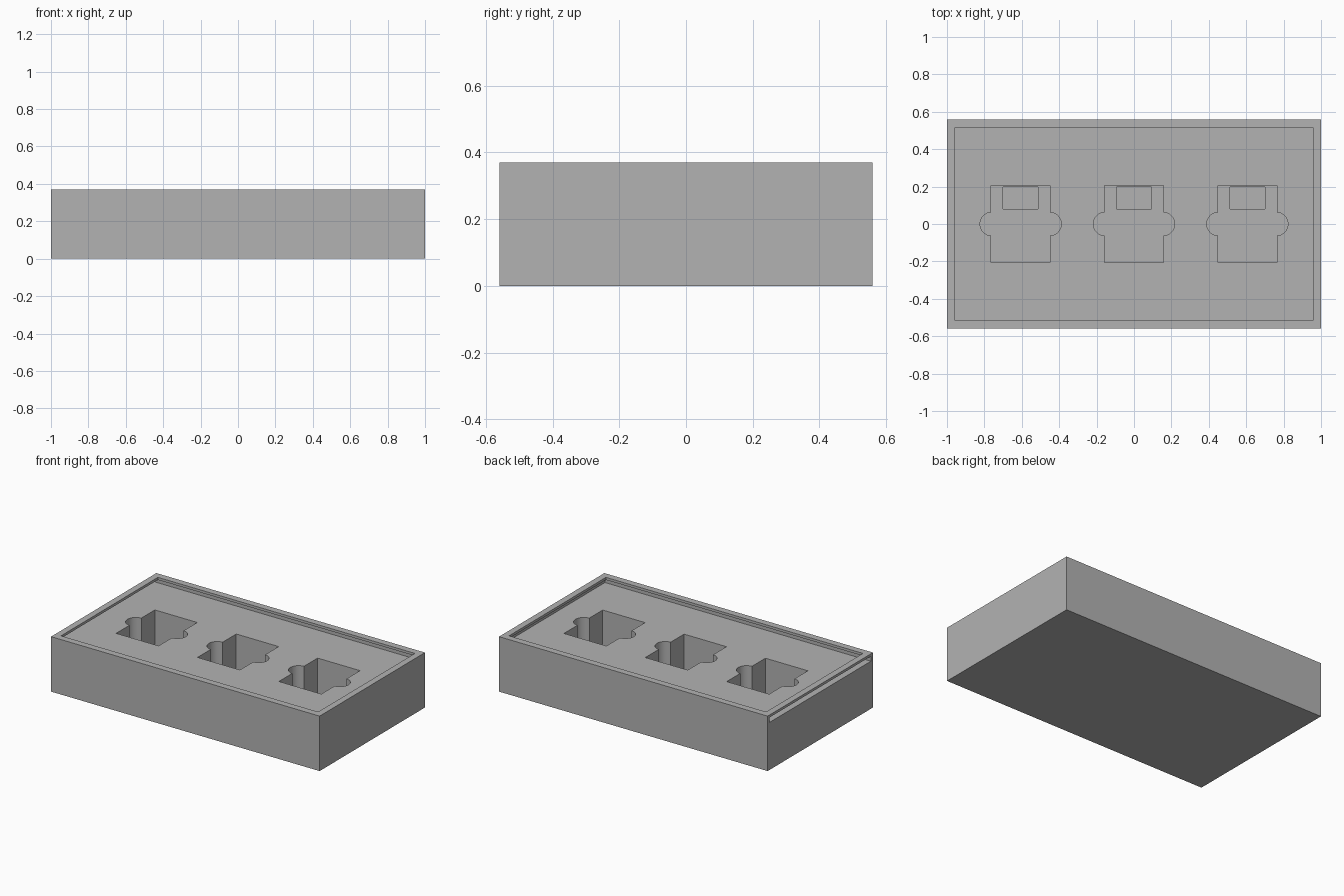
import bpy

cube = bpy.data.objects.get("Cube")
if cube:
    bpy.data.objects.remove(cube, do_unlink=True)

HEIGHT = 0.37
LEDGE = 0.32       # floor of the lid channel
LIP = 0.353        # underside of the rim lip
POCKET = 0.075     # floor of the pockets

grey = bpy.data.materials.new("plain grey")
grey.use_nodes = True
colour = (0.45, 0.45, 0.45, 1)
grey.diffuse_color = colour
grey.node_tree.nodes["Principled BSDF"].inputs["Base Color"].default_value = colour


def box(name, x, y, z):
    """Box spanning the given (low, high) ranges."""
    bpy.ops.mesh.primitive_cube_add(size=1)
    ob = bpy.context.object
    ob.name = name
    ob.location = [(a + b) / 2 for a, b in (x, y, z)]
    ob.scale = [b - a for a, b in (x, y, z)]
    bpy.ops.object.transform_apply(location=True, scale=True)
    return ob


def cylinder(name, x, radius, z):
    bpy.ops.mesh.primitive_cylinder_add(
        vertices=48, radius=radius, depth=z[1] - z[0], location=(x, 0, sum(z) / 2))
    ob = bpy.context.object
    ob.name = name
    return ob


def cut(body, cutter):
    mod = body.modifiers.new("cut", 'BOOLEAN')
    mod.operation = 'DIFFERENCE'
    mod.solver = 'EXACT'
    mod.object = cutter
    bpy.context.view_layer.objects.active = body
    bpy.ops.object.modifier_apply(modifier=mod.name)
    bpy.data.objects.remove(cutter, do_unlink=True)


# Solid case
case = box("case", (-1, 1), (-0.56, 0.56), (0, HEIGHT))
case.data.materials.append(grey)

# Lid channel, open at the -x end, and the window in the rim above it
cut(case, box("channel_cutter", (-1.1, 0.98), (-0.538, 0.538), (LEDGE, LIP)))
cut(case, box("window_cutter", (-0.957, 0.957), (-0.515, 0.515), (0.34, 0.5)))

# Three pockets with round finger notches and a small recess in the floor
for cx in (-0.606, 0, 0.606):
    depth = (POCKET, 0.34)
    cut(case, box("pocket_cutter", (cx - 0.158, cx + 0.158), (-0.205, 0.207), depth))
    for side in (-1, 1):
        cut(case, cylinder("notch_cutter", cx + side * 0.154, 0.063, depth))
    cut(case, box("recess_cutter", (cx - 0.094, cx + 0.094), (0.08, 0.197), (0.04, 0.1)))

# Smooth notches, crisp edges
bpy.ops.object.select_all(action='DESELECT')
case.select_set(True)
bpy.context.view_layer.objects.active = case
bpy.ops.object.shade_smooth_by_angle()
